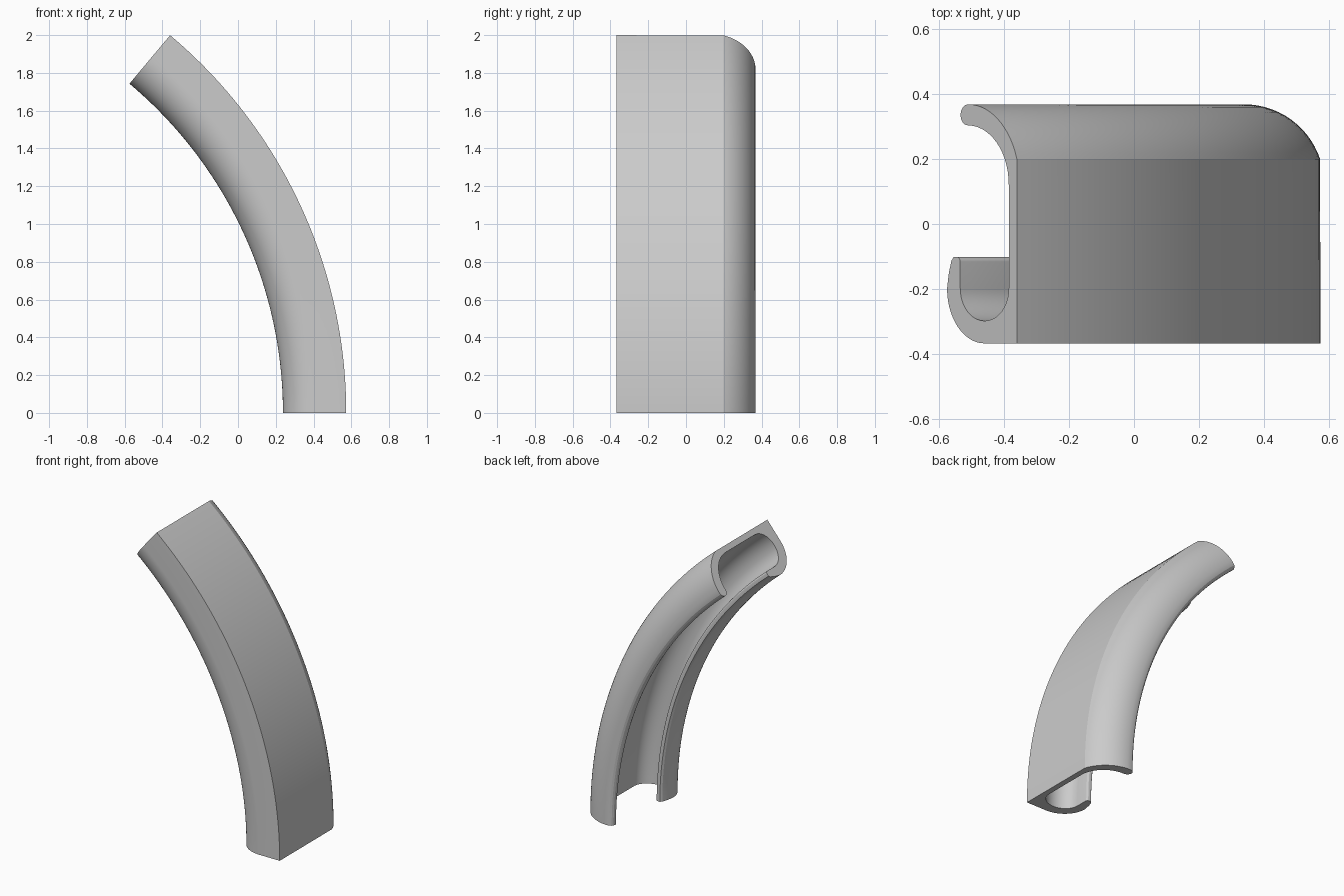
import bpy, bmesh, math
from mathutils import Vector

if "Cube" in bpy.data.objects:
    bpy.data.objects.remove(bpy.data.objects["Cube"])

R = 2.61            # outer bend radius
CX = 0.573 - R      # bend centre
SWEEP = math.radians(50)


def arc(cd, cy, rd, ry, a0, a1, n):
    """Elliptical arc in (depth from outer face, y)."""
    pts = []
    for i in range(n + 1):
        a = math.radians(a0 + (a1 - a0) * i / n)
        pts.append((cd + rd * math.cos(a), cy + ry * math.sin(a)))
    return pts


# Cross-section: flat outer wall with a hooked lip on each side
profile = [(0, -0.367)]
profile += arc(0.235, 0.121, 0.247, 0.247, 161.5, 90, 14)      # back lip, outside
profile += arc(0.235, 0.3355, 0.036, 0.0325, 90, -90, 8)[1:]   # back lip, round tip
profile += arc(0.235, 0.121, 0.195, 0.182, 90, 180, 14)[1:]    # back lip, inside
profile += arc(0.156, -0.198, 0.116, 0.10, 180, 360, 20)       # channel floor
profile += arc(0.288, -0.118, 0.016, 0.017, 180, 90, 4)        # front lip, tip
profile += [(0.304, -0.101), (0.314, -0.113), (0.326, -0.148)]
profile += arc(0.156, -0.198, 0.179, 0.169, 0, -90, 14)        # front lip, outside

# Sweep the section along the bend
bm = bmesh.new()
verts = [bm.verts.new((0.573 - d, y, 0)) for d, y in profile]
face = bm.faces.new(verts)
bmesh.ops.spin(bm, geom=[face] + face.edges[:] + verts, cent=Vector((CX, 0, 0)),
               axis=Vector((0, -1, 0)), angle=SWEEP, steps=48, use_duplicate=False)
# Close the foot if the sweep consumed its starting face
open_edges = [e for e in bm.edges if e.is_boundary]
if open_edges:
    bmesh.ops.holes_fill(bm, edges=open_edges, sides=0)
bmesh.ops.recalc_face_normals(bm, faces=bm.faces[:])

mesh = bpy.data.meshes.new("curved_channel")
bm.to_mesh(mesh)
bm.free()
channel = bpy.data.objects.new("curved_channel", mesh)
bpy.context.collection.objects.link(channel)

grey = bpy.data.materials.new("plain grey")
grey.diffuse_color = (0.6, 0.6, 0.6, 1)
grey.use_nodes = True
grey.node_tree.nodes["Principled BSDF"].inputs["Base Color"].default_value = grey.diffuse_color
mesh.materials.append(grey)

bpy.context.view_layer.objects.active = channel
channel.select_set(True)
bpy.ops.object.shade_smooth_by_angle(angle=math.radians(15))
